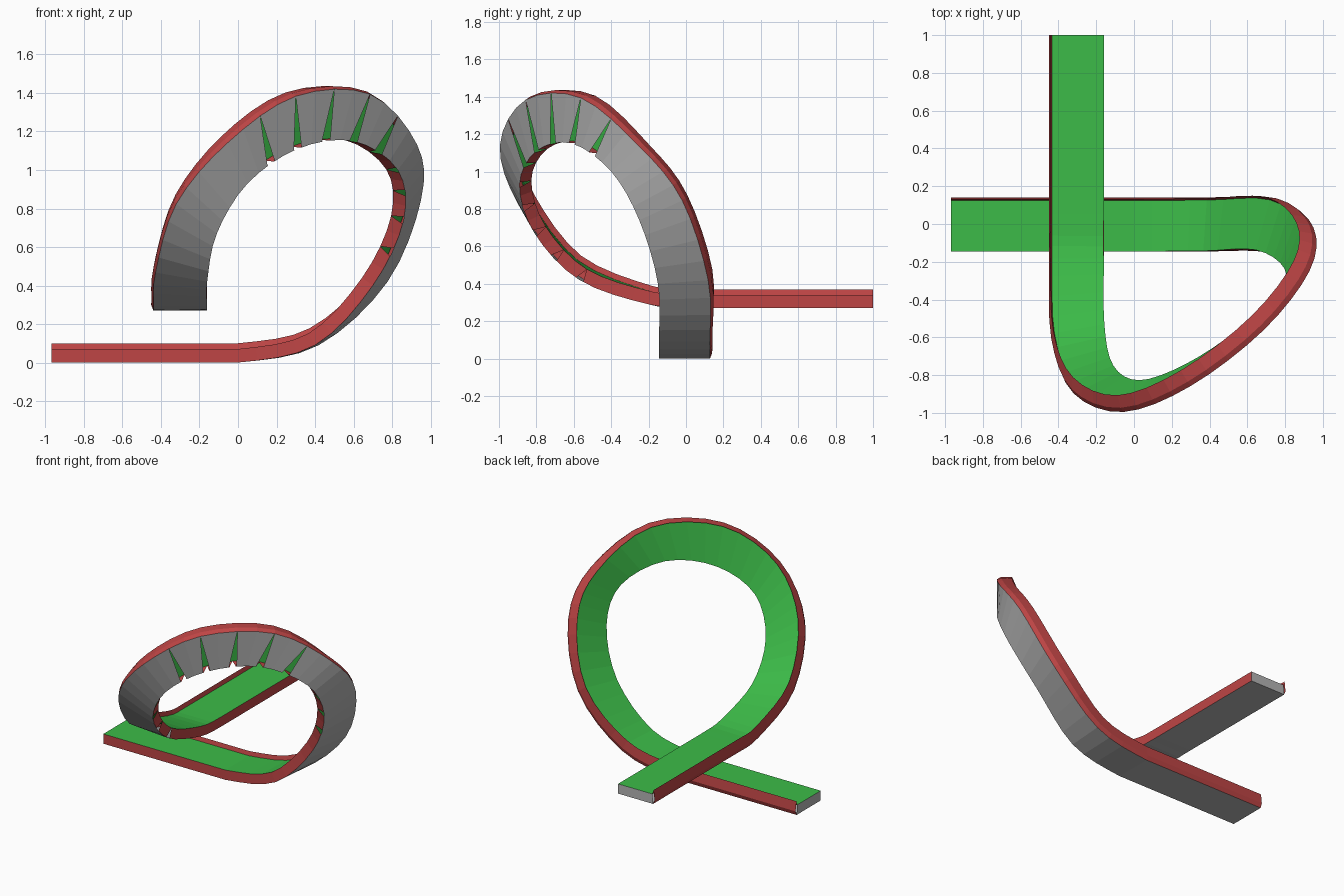
import bpy
from mathutils import Vector

if "Cube" in bpy.data.objects:
    bpy.data.objects.remove(bpy.data.objects["Cube"], do_unlink=True)

DECK_HEIGHT = 0.07
RAIL_HEIGHT = 0.1
STEPS = 4  # samples per span of the loop


def material(name, rgb):
    mat = bpy.data.materials.new(name)
    mat.use_nodes = True
    mat.diffuse_color = (*rgb, 1)
    mat.node_tree.nodes["Principled BSDF"].inputs["Base Color"].default_value = (*rgb, 1)
    return mat


green = material("green", (0.045, 0.5, 0.065))
grey = material("grey", (0.46, 0.46, 0.46))
red = material("red", (0.52, 0.06, 0.06))

# Control points of the loop: outer edge, then inner edge
stations = [
    ((0, .14, 0), (0, -.145, 0)),
    ((.42, .14, .09), (.4, -.145, .09)),
    ((.78, .13, .42), (.7, -.15, .4)),
    ((.955, -.01, .85), (.86, -.25, .74)),
    ((.935, -.24, 1.14), (.83, -.4, 1)),
    ((.69, -.56, 1.405), (.6, -.61, 1.15)),
    ((.3, -.86, 1.395), (.31, -.8, 1.11)),
    ((-.06, -1, 1.15), (.05, -.89, .93)),
    ((-.33, -.9, .83), (-.11, -.81, .67)),
    ((-.44, -.62, .47), (-.16, -.57, .42)),
    ((-.45, -.2, .29), (-.16, -.2, .29)),
    ((-.45, .05, .27), (-.16, .05, .27)),
]


def smooth_path(points, start, end):
    """Sample a spline through the points and add the straight ends."""
    pts = [Vector(p) for p in points]
    pad = [pts[0] + Vector((-.4, 0, 0))] + pts + [pts[-1] + Vector((0, .25, 0))]
    path = [Vector(start)]
    for a, b, c, d in zip(pad, pad[1:], pad[2:], pad[3:]):
        for step in range(STEPS):
            t = step / STEPS
            path.append(b + ((c - a) * t + (2 * a - 5 * b + 4 * c - d) * t ** 2
                             + (3 * b - a - 3 * c + d) * t ** 3) / 2)
    return path + [pts[-1], Vector(end)]


outer = smooth_path([s[0] for s in stations], (-.97, .14, 0), (-.45, 1, .27))
inner = smooth_path([s[1] for s in stations], (-.97, -.145, 0), (-.16, 1, .27))
count = len(outer)

# Section corners along the path
bulge, low_out, rail_top, deck_out, deck_in = [], [], [], [], []
for i in range(count):
    j, k = max(i - 1, 0), min(i + 1, count - 1)
    if i == 1:
        k = 1
    if i == count - 2:
        j = i
    tangent = (outer[k] + inner[k] - outer[j] - inner[j]).normalized()
    side = (outer[i] - inner[i]).normalized()
    up = tangent.cross(side).normalized()
    bulge.append(outer[i] + up * 0.03)
    low_out.append(outer[i] - side * 0.012)
    rail_top.append(outer[i] - side * 0.008 + up * RAIL_HEIGHT)
    deck_out.append(outer[i] - side * 0.016 + up * DECK_HEIGHT)
    deck_in.append(inner[i] + up * DECK_HEIGHT)


def sheet(name, quads, mat):
    verts = [v for quad in quads for v in quad]
    faces = [tuple(range(n, n + 4)) for n in range(0, len(verts), 4)]
    mesh = bpy.data.meshes.new(name)
    mesh.from_pydata(verts, [], faces)
    mesh.materials.append(mat)
    obj = bpy.data.objects.new(name, mesh)
    bpy.context.collection.objects.link(obj)


def strip(a, b):
    return [(a[i], a[i + 1], b[i + 1], b[i]) for i in range(count - 1)]


def open_strip(a, b, joints, amount):
    """Strip whose panels pull apart along edge a at the given joints."""
    quads = []
    for i in range(count - 1):
        start = amount if i in joints else 0
        stop = 1 - amount if i + 1 in joints else 1
        quads.append((a[i].lerp(a[i + 1], start), b[i], b[i + 1],
                      a[i].lerp(a[i + 1], stop)))
    return quads


# Running surface
sheet("deck", strip(deck_in, deck_out), green)

# Underside panels, with wedge gaps over the crest
sheet("underside", open_strip(inner, low_out, range(19, 28, 2), 0.28), grey)

# Outer wall with a rail lip standing above the deck
sheet("outer_wall", strip(deck_out, rail_top) + strip(rail_top, bulge)
      + strip(bulge, low_out), red)

# Inner wall, split at the panel joints
wall = open_strip(inner, deck_in, range(11, 38, 2), 0.24)
sheet("inner_wall", [quad[::-1] for quad in wall], red)

# End caps
for name, i in (("lower_end_cap", 0), ("upper_end_cap", count - 1)):
    cap = (inner[i], deck_in[i], deck_out[i], low_out[i])
    sheet(name, [cap if i == 0 else cap[::-1]], grey)
